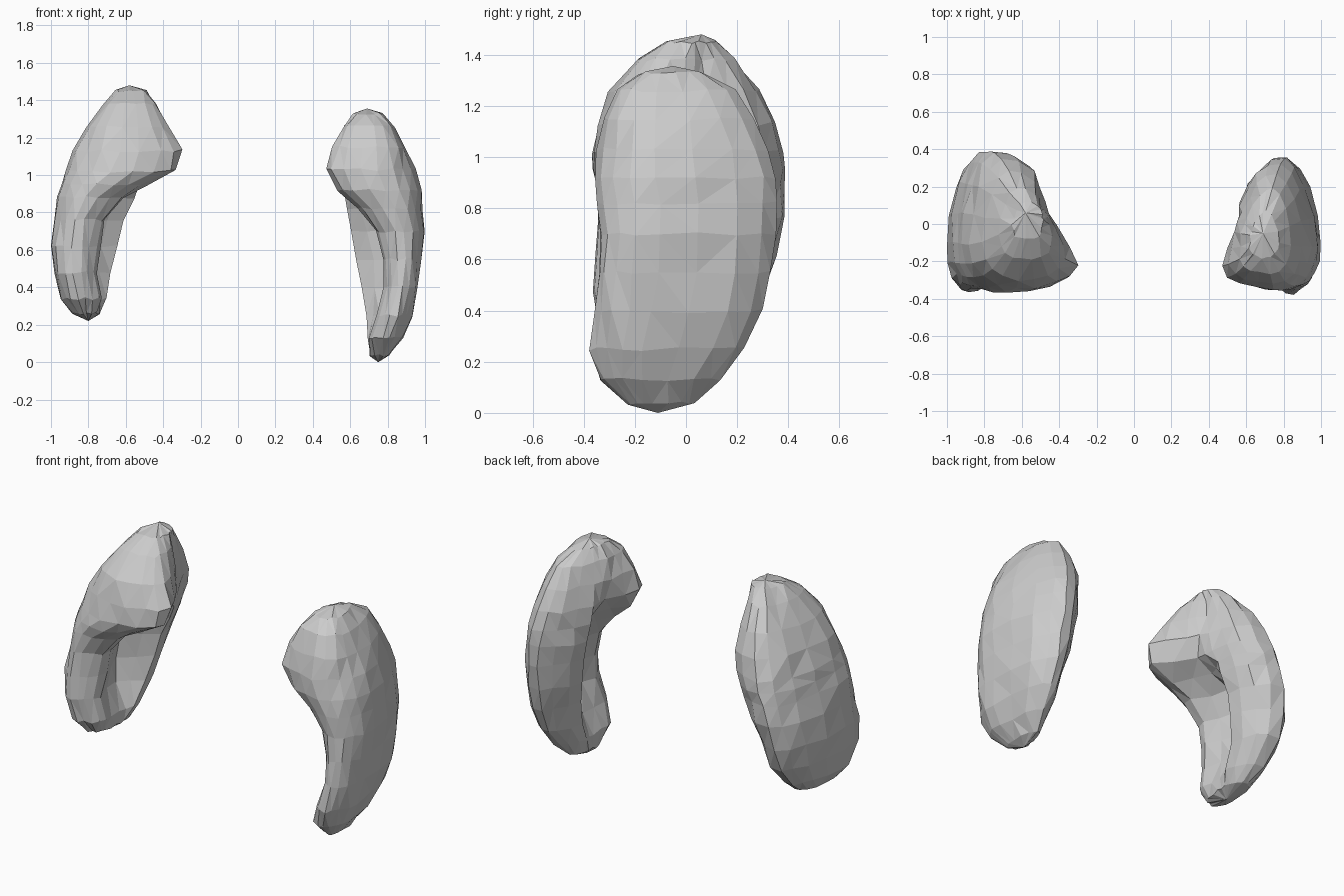
import bpy, bmesh, random
from mathutils import Vector

random.seed(4)


def closed_spline(pts, sub=2):
    # Catmull-Rom through a closed outline
    out, n = [], len(pts)
    for i in range(n):
        a, b, c, d = (Vector(pts[(i + k) % n]) for k in (-1, 0, 1, 2))
        for s in range(sub):
            t = s / sub
            out.append(0.5 * (2 * b + (c - a) * t + (2 * a - 5 * b + 4 * c - d) * t ** 2
                              + (3 * b - a - 3 * c + d) * t ** 3))
    return out


def outline(back, uo, uf, ug, ub, yf, yb):
    # Slice: outer wall, front lobe, front lip, groove, back lip, back edge
    h, wf, wb = yb - yf, uo - uf, uo - ub
    return closed_spline([
        (uo, yf + 0.34 * h), (uo - 0.12 * wf, yf + 0.1 * h),
        (uo - 0.42 * wf, yf), (uo - 0.8 * wf, yf + 0.045 * h),
        (uf, yf + 0.18 * h), (ug, yf + 0.48 * h), (ub, yf + 0.66 * h),
        (ub + back * wb, yf + 0.91 * h), (ub + 0.57 * wb, yb),
        (uo - 0.14 * wb, yf + 0.78 * h)])


def kidney(name, side, back, levels, bottom, top):
    bm = bmesh.new()

    def vert(u, y, z):
        return bm.verts.new((side * u, y, z))

    rings = []
    for z, *params in levels:
        ring = []
        for p in outline(back, *params):
            j = [random.uniform(-0.008, 0.008) for _ in range(3)]
            ring.append(vert(min(p.x + j[0], 1.0), p.y + j[1], z + j[2]))
        rings.append(ring)
    n = len(rings[0])
    for r0, r1 in zip(rings, rings[1:]):
        for i in range(n):
            k = (i + 1) % n
            bm.faces.new((r0[i], r0[k], r1[k], r1[i]))
    # Rounded poles
    for ring, pole in ((rings[0], bottom), (rings[-1], top)):
        tip = vert(*pole)
        for i in range(n):
            bm.faces.new((ring[i], ring[(i + 1) % n], tip))
    bmesh.ops.triangulate(bm, faces=bm.faces[:])
    bmesh.ops.recalc_face_normals(bm, faces=bm.faces[:])
    me = bpy.data.meshes.new(name)
    bm.to_mesh(me)
    bm.free()
    bpy.context.collection.objects.link(bpy.data.objects.new(name, me))


# Columns: z, outer x, front lip x, groove x, back lip x, front y, back y
higher = [
    (.26, .89, .75, .74, .73, -.27, .06),
    (.34, .95, .73, .74, .71, -.34, .18),
    (.48, .985, .755, .80, .68, -.37, .30),
    (.62, 1.0, .74, .81, .65, -.355, .35),
    (.76, .985, .71, .79, .61, -.345, .38),
    (.88, .965, .61, .73, .56, -.35, .385),
    (.95, .945, .49, .61, .53, -.36, .385),
    (1.02, .925, .33, .49, .50, -.365, .375),
    (1.13, .88, .30, .42, .48, -.345, .35),
    (1.26, .81, .37, .42, .49, -.30, .285),
    (1.38, .725, .44, .46, .50, -.19, .19),
    (1.45, .65, .50, .49, .49, -.08, .12)]
lower = [
    (.04, .81, .71, .71, .71, -.22, .04),
    (.13, .88, .70, .71, .69, -.335, .13),
    (.25, .93, .75, .76, .685, -.375, .235),
    (.40, .965, .78, .82, .66, -.355, .30),
    (.55, .985, .77, .83, .63, -.34, .335),
    (.70, 1.0, .735, .80, .60, -.335, .355),
    (.82, .99, .64, .74, .575, -.345, .36),
    (.92, .975, .53, .66, .57, -.355, .355),
    (1.03, .945, .465, .56, .56, -.345, .325),
    (1.15, .90, .51, .54, .58, -.32, .265),
    (1.26, .84, .57, .575, .61, -.265, .19),
    (1.33, .775, .62, .62, .63, -.18, .07)]

kidney("higher_kidney", -1, 0.14, higher, (.80, -.11, .22), (.58, .06, 1.48))
kidney("lower_kidney", 1, 0.25, lower, (.75, -.11, 0), (.69, -.05, 1.356))
